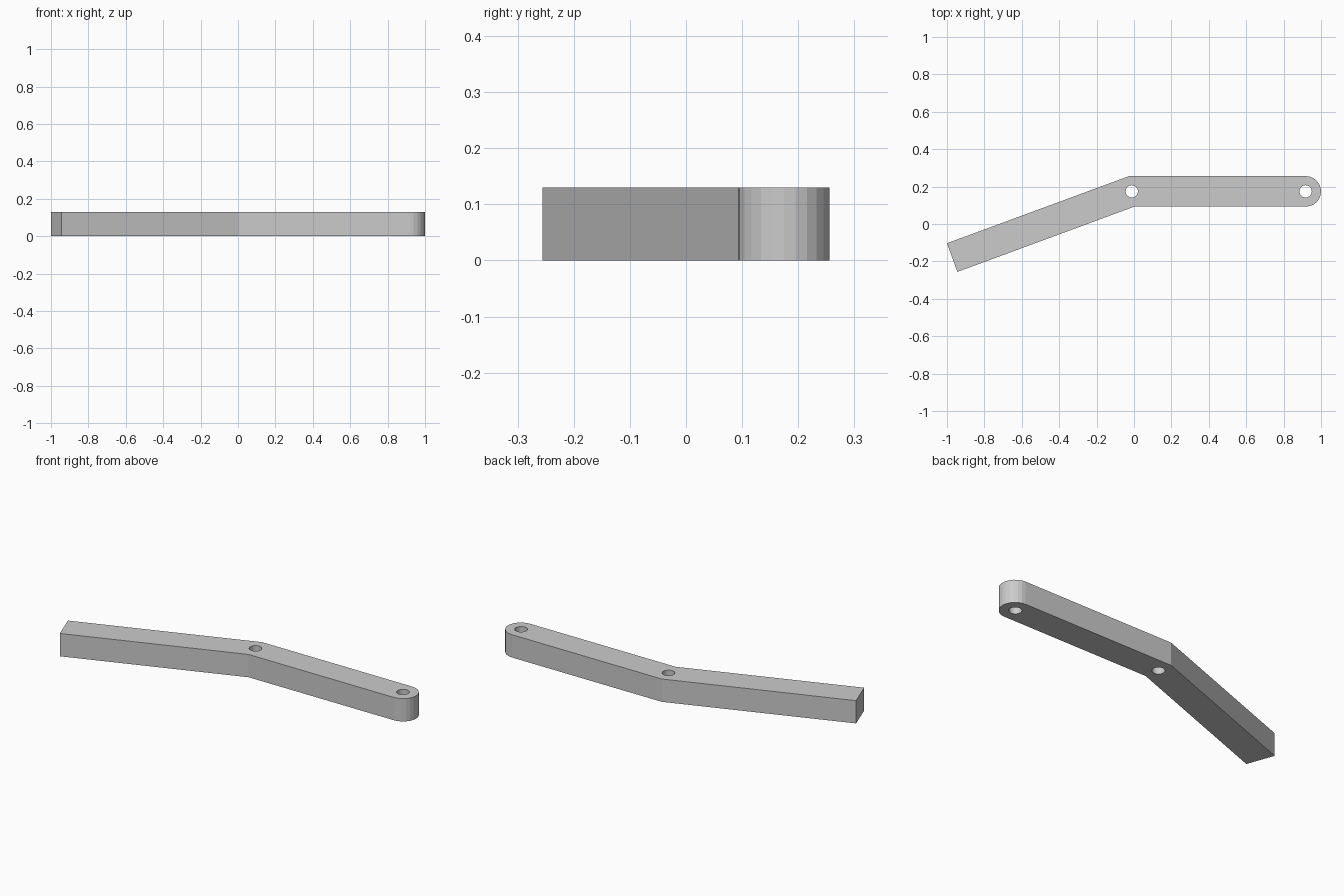
import bpy, bmesh
from math import sin, cos, pi

if "Cube" in bpy.data.objects:
    bpy.data.objects.remove(bpy.data.objects["Cube"])

H = 0.13                     # thickness
R = 0.0815                   # half width of the bar
CY = 0.1745                  # centre line of the straight arm
ELBOW_X, END_X = -0.012, 0.9185
HOLE_R = 0.033


def prism(name, outline, z0, z1):
    """Extrude a counter-clockwise outline between two heights."""
    bm = bmesh.new()
    face = bm.faces.new([bm.verts.new((x, y, z0)) for x, y in outline])
    new = bmesh.ops.extrude_face_region(bm, geom=[face])["geom"]
    verts = [v for v in new if isinstance(v, bmesh.types.BMVert)]
    bmesh.ops.translate(bm, verts=verts, vec=(0, 0, z1 - z0))
    bmesh.ops.recalc_face_normals(bm, faces=bm.faces)
    me = bpy.data.meshes.new(name)
    bm.to_mesh(me)
    bm.free()
    ob = bpy.data.objects.new(name, me)
    bpy.context.collection.objects.link(ob)
    return ob


def arc(cx, cy, r, a0, a1, n, closed=True):
    return [(cx + r * cos(a0 + (a1 - a0) * i / n), cy + r * sin(a0 + (a1 - a0) * i / n))
            for i in range(n + (1 if closed else 0))]


# Bent bar: square end, mitred elbow, rounded end
outline = [(-1, -0.103), (-0.944, -0.256), (ELBOW_X + 0.0145, CY - R)]
outline += arc(END_X, CY, R, -pi / 2, pi / 2, 12)
outline += [(ELBOW_X - 0.0145, CY + R)]
bar = prism("bent_lever_bar", outline, 0, H)

# Pivot holes at the elbow and the rounded end
for label, x in (("elbow", ELBOW_X), ("end", END_X - 0.001)):
    cutter = prism(label + "_hole_cutter", arc(x, CY, HOLE_R, 0, 2 * pi, 24, False), -0.1, H + 0.1)
    cutter.hide_render = True
    cutter.hide_set(True)
    mod = bar.modifiers.new(label + "_hole", "BOOLEAN")
    mod.operation = "DIFFERENCE"
    mod.solver = "EXACT"
    mod.object = cutter
